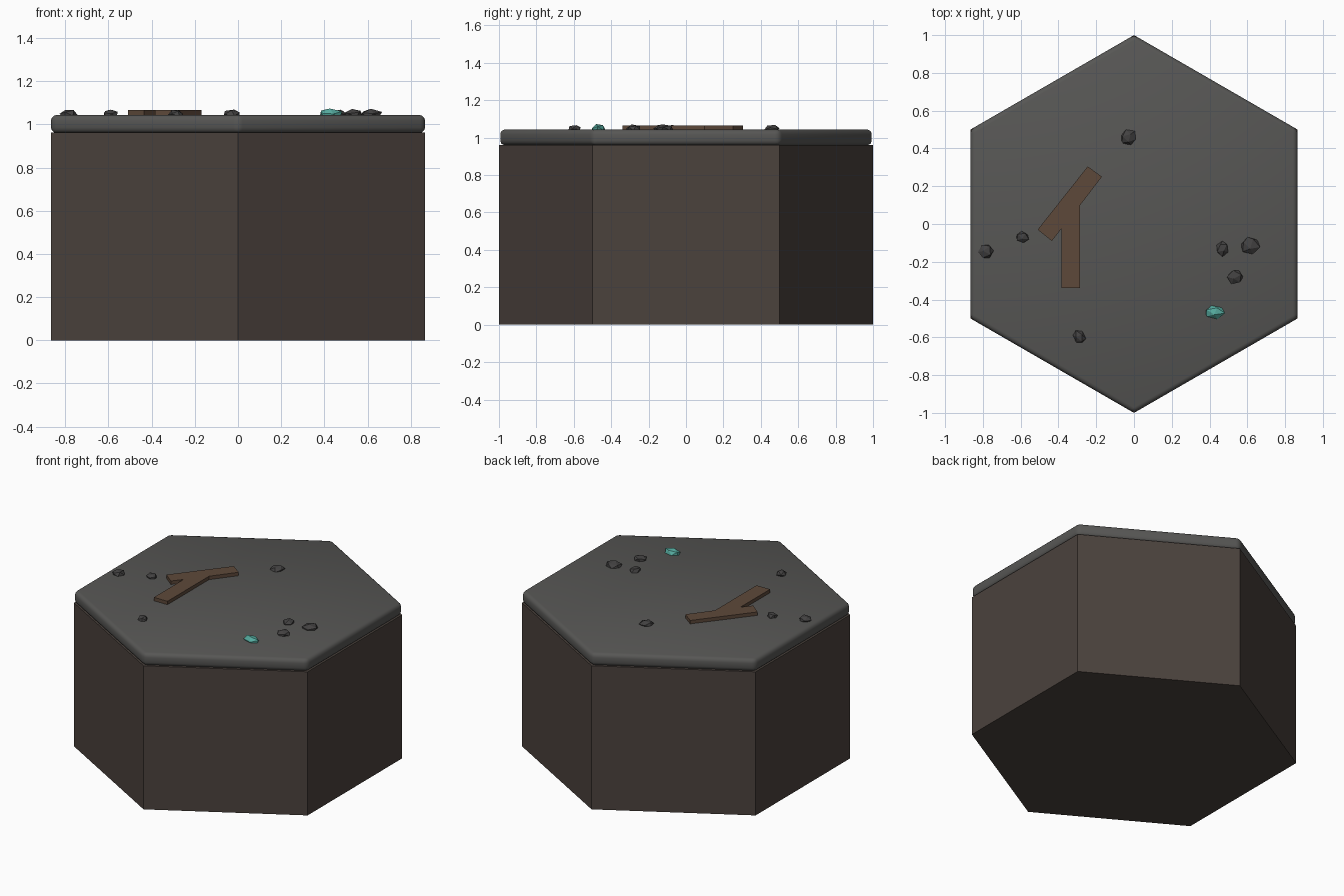
import bpy, bmesh, math, random
from mathutils import Matrix, Vector

if "Cube" in bpy.data.objects:
    bpy.data.objects.remove(bpy.data.objects["Cube"])

random.seed(4)
TOP = 1.043


def material(name, rgb):
    m = bpy.data.materials.new(name)
    m.diffuse_color = (*rgb, 1)
    m.use_nodes = True
    m.node_tree.nodes["Principled BSDF"].inputs["Base Color"].default_value = m.diffuse_color
    return m


EARTH = material("earth", (0.07, 0.054, 0.046))
SLATE = material("slate", (0.095, 0.094, 0.09))
WOOD = material("wood", (0.11, 0.066, 0.042))
STONE = material("stone", (0.055, 0.053, 0.053))
CRYSTAL = material("crystal", (0.09, 0.40, 0.34))


def finish(name, bm, mat):
    bmesh.ops.recalc_face_normals(bm, faces=bm.faces)
    mesh = bpy.data.meshes.new(name)
    bm.to_mesh(mesh)
    bm.free()
    mesh.materials.append(mat)
    ob = bpy.data.objects.new(name, mesh)
    bpy.context.collection.objects.link(ob)
    return ob


def prism(name, outline, z0, z1, mat):
    bm = bmesh.new()
    face = bm.faces.new([bm.verts.new((x, y, z0)) for x, y in outline])
    ext = bmesh.ops.extrude_face_region(bm, geom=[face])["geom"]
    verts = [g for g in ext if isinstance(g, bmesh.types.BMVert)]
    bmesh.ops.translate(bm, verts=verts, vec=(0, 0, z1 - z0))
    return finish(name, bm, mat)


def rock(name, x, y, size, spin, mat, jitter=0.1):
    bm = bmesh.new()
    bmesh.ops.create_icosphere(bm, subdivisions=1, radius=1)
    tilt = Matrix.Rotation(random.uniform(0, 3), 3, "X")
    for v in bm.verts:
        p = tilt @ v.co * random.uniform(1 - jitter, 1 + jitter)
        v.co = Vector((p.x * size[0], p.y * size[1], p.z * size[2]))
    bm.transform(Matrix.Translation((x, y, TOP + 0.003)) @ Matrix.Rotation(math.radians(spin), 4, "Z"))
    return finish(name, bm, mat)


# hexagonal ground block and its rounded slab
hexagon = [(math.sin(i * math.pi / 3), math.cos(i * math.pi / 3)) for i in range(6)]
prism("ground_block", hexagon, 0, 0.962, EARTH)
slab = prism("top_slab", hexagon, 0.96, TOP, SLATE)
bevel = slab.modifiers.new("rounding", "BEVEL")
bevel.width = 0.025
bevel.segments = 3
bevel.limit_method = "ANGLE"
bpy.context.view_layer.objects.active = slab
slab.select_set(True)
bpy.ops.object.modifier_apply(modifier="rounding")
bpy.ops.object.shade_smooth_by_angle(angle=math.radians(40))

# forked piece of wood lying flat
fork = [(-0.385, -0.34), (-0.285, -0.34), (-0.285, 0.10), (-0.17, 0.25),
        (-0.245, 0.305), (-0.51, -0.03), (-0.435, -0.09), (-0.385, -0.026)]
prism("forked_branch", fork, TOP - 0.01, 1.066, WOOD)

# scattered pebbles: x, y, half length, half width, turn
pebbles = [(-0.03, 0.46, 0.045, 0.043, 0), (-0.59, -0.07, 0.036, 0.031, -10),
           (-0.785, -0.145, 0.042, 0.040, 30), (-0.29, -0.597, 0.042, 0.032, -50),
           (0.467, -0.13, 0.034, 0.042, 0), (0.615, -0.115, 0.054, 0.051, 0),
           (0.538, -0.28, 0.044, 0.041, 20)]
for i, (x, y, a, b, turn) in enumerate(pebbles, 1):
    rock(f"pebble_{i}", x, y, (a, b, 0.025), turn, STONE)

# crystal
rock("crystal", 0.425, -0.465, (0.058, 0.038, 0.03), 0, CRYSTAL)
